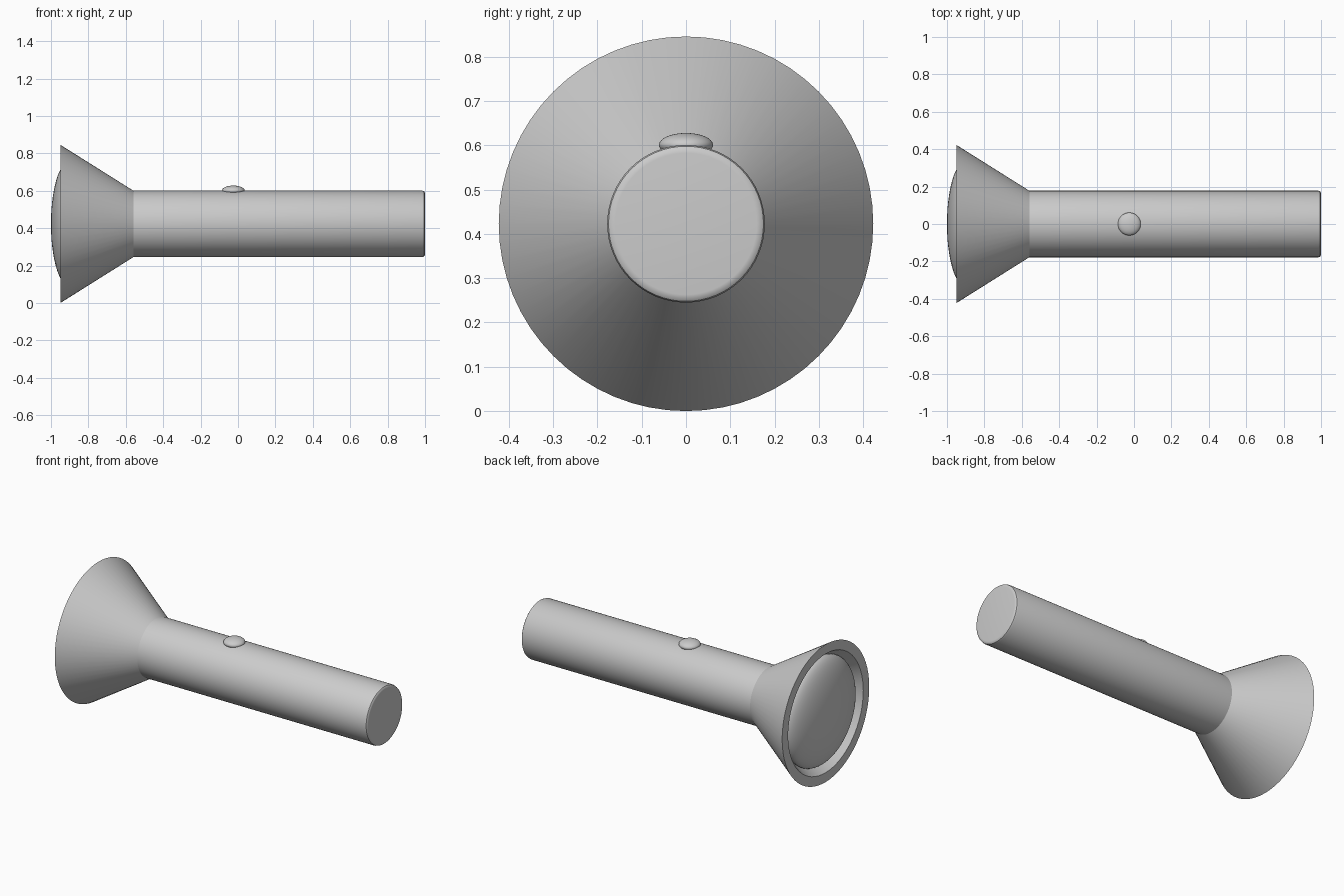
import bpy, bmesh, math
from mathutils import Matrix, Vector

cube = bpy.data.objects.get("Cube")
if cube:
    bpy.data.objects.remove(cube, do_unlink=True)

AXIS_Z = 0.423
SEGMENTS = 64

grey = bpy.data.materials.new("light_grey")
grey.use_nodes = True
colour = (0.6, 0.6, 0.6, 1)
grey.diffuse_color = colour
grey.node_tree.nodes["Principled BSDF"].inputs["Base Color"].default_value = colour


def finish(name, bm, angle):
    """Turn a bmesh into a smooth shaded object."""
    bmesh.ops.recalc_face_normals(bm, faces=bm.faces)
    mesh = bpy.data.meshes.new(name)
    bm.to_mesh(mesh)
    bm.free()
    mesh.materials.append(grey)
    obj = bpy.data.objects.new(name, mesh)
    bpy.context.collection.objects.link(obj)
    bpy.ops.object.select_all(action='DESELECT')
    obj.select_set(True)
    bpy.context.view_layer.objects.active = obj
    bpy.ops.object.shade_smooth_by_angle(angle=math.radians(angle))
    return obj


def lathe(name, profile, angle=30):
    """Spin (x, radius) points around the long axis."""
    bm = bmesh.new()
    verts = [bm.verts.new((x, 0, AXIS_Z + r)) for x, r in profile]
    edges = [bm.edges.new(pair) for pair in zip(verts, verts[1:])]
    bmesh.ops.spin(bm, geom=verts + edges, cent=(0, 0, AXIS_Z), axis=(1, 0, 0),
                   angle=math.tau, steps=SEGMENTS)
    bmesh.ops.remove_doubles(bm, verts=bm.verts, dist=0.0001)
    return finish(name, bm, angle)


def ellipsoid(name, centre, radii, turn=Matrix()):
    bm = bmesh.new()
    matrix = Matrix.Translation(centre) @ Matrix.Diagonal((*radii, 1)) @ turn
    bmesh.ops.create_uvsphere(bm, u_segments=SEGMENTS, v_segments=32, radius=1, matrix=matrix)
    return finish(name, bm, 60)


# Barrel with a softly rounded tail, and the hollow flared head
lathe("barrel", [(-0.56, 0), (-0.56, 0.178), (0.985, 0.178), (0.994, 0.175),
                 (0.999, 0.168), (1.0, 0.16), (1.0, 0)])
lathe("flared_head", [(-0.56, 0.178), (-0.95, 0.423), (-0.95, 0.365),
                      (-0.64, 0.16), (-0.64, 0)], angle=40)

# Domed lens seated in the head, poles along the long axis
ellipsoid("lens", Vector((-0.904, 0, AXIS_Z)), (0.096, 0.33, 0.33),
          Matrix.Rotation(math.pi / 2, 4, 'Y'))

# Push button on top of the barrel
ellipsoid("button", Vector((-0.025, 0, 0.601)), (0.061, 0.061, 0.027))
